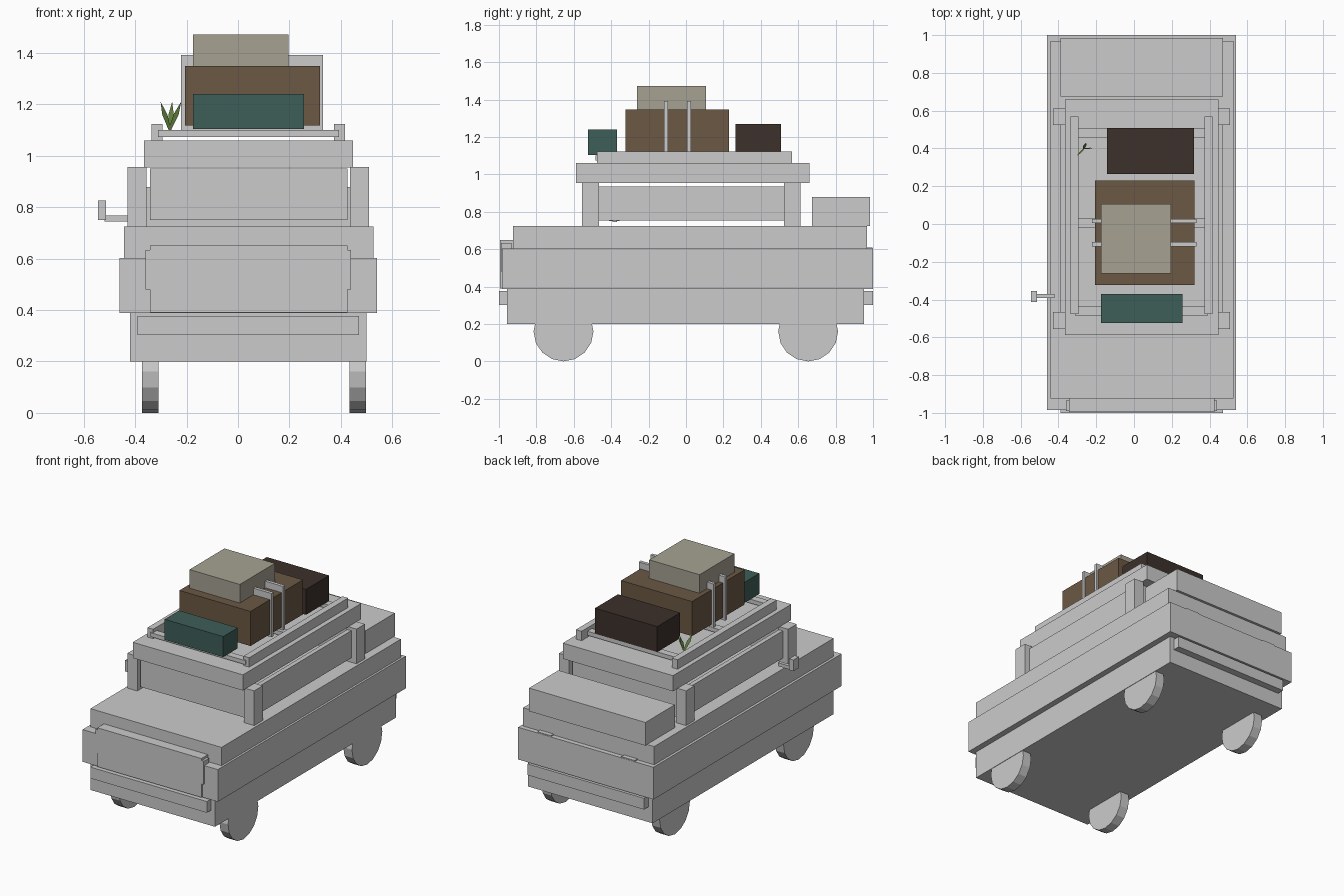
import bpy, bmesh, math
from mathutils import Matrix, Vector

if "Cube" in bpy.data.objects:
    bpy.data.objects.remove(bpy.data.objects["Cube"])

CX = 0.04  # centre line of the car body


def material(name, rgb):
    m = bpy.data.materials.new(name)
    m.diffuse_color = (*rgb, 1)
    m.use_nodes = True
    m.node_tree.nodes["Principled BSDF"].inputs["Base Color"].default_value = m.diffuse_color
    return m


def finish(bm, name, mat=None):
    me = bpy.data.meshes.new(name)
    bm.to_mesh(me)
    bm.free()
    ob = bpy.data.objects.new(name, me)
    bpy.context.collection.objects.link(ob)
    if mat:
        me.materials.append(mat)
    return ob


def box(name, x, y, z, mat=None):
    """Box from (min, max) ranges on each axis."""
    bm = bmesh.new()
    size = [b - a for a, b in (x, y, z)]
    mid = [(a + b) / 2 for a, b in (x, y, z)]
    bmesh.ops.create_cube(bm, size=1, matrix=Matrix.Translation(mid) @ Matrix.Diagonal((*size, 1)))
    return finish(bm, name, mat)


def pair(name, inner, outer, y, z):
    """Two boxes mirrored about the car's centre line."""
    box("left_" + name, (CX - outer, CX - inner), y, z)
    box("right_" + name, (CX + inner, CX + outer), y, z)


brown = material("brown_leather", (0.147, 0.098, 0.058))
beige = material("beige_canvas", (0.38, 0.36, 0.29))
teal = material("teal_fabric", (0.048, 0.112, 0.098))
dark = material("dark_leather", (0.045, 0.030, 0.024))
green = material("leaf_green", (0.15, 0.26, 0.06))

# Body layers
box("lower_body", (-0.42, 0.50), (-0.957, 0.952), (0.20, 0.39))
box("middle_body", (-0.46, 0.54), (-0.984, 1.0), (0.388, 0.603))
box("upper_body", (-0.443, 0.526), (-0.925, 0.968), (0.60, 0.725))
box("trunk_box", (-0.39, 0.47), (0.675, 0.985), (0.723, 0.878))

# Bumpers, grille and lights
box("front_bumper", (-0.39, 0.47), (-1.0, -0.95), (0.302, 0.377))
box("rear_bumper", (-0.39, 0.47), (0.945, 1.0), (0.302, 0.377))
box("grille", (-0.343, 0.425), (-0.994, -0.92), (0.39, 0.65))
pair("headlight", 0.31, 0.40, (-0.99, -0.934), (0.48, 0.634))
pair("tail_light", 0.26, 0.36, (0.96, 0.998), (0.50, 0.61))

# Wheels
for end, y in (("front", -0.655), ("rear", 0.653)):
    for side, x in (("left", -0.342), ("right", 0.465)):
        bm = bmesh.new()
        bmesh.ops.create_cone(bm, cap_ends=True, segments=16, radius1=0.16, radius2=0.16, depth=0.064,
                              matrix=Matrix.Translation((x, y, 0.16)) @ Matrix.Rotation(math.pi / 2, 4, 'Y'))
        finish(bm, f"{end}_{side}_wheel")

# Cabin: corner pillars, window panes and roof
for end, y in (("front", (-0.556, -0.465)), ("rear", (0.524, 0.612))):
    pair(end + "_pillar", 0.395, 0.469, y, (0.72, 0.957))
pair("side_window", 0.40, 0.43, (-0.47, 0.53), (0.754, 0.936))
box("windshield", (-0.343, 0.425), (-0.54, -0.51), (0.75, 0.95))
box("rear_window", (-0.343, 0.425), (0.56, 0.59), (0.75, 0.95))
box("roof", (-0.366, 0.448), (-0.588, 0.66), (0.955, 1.06))

# Side mirror, left only
box("mirror_arm", (-0.52, -0.42), (-0.392, -0.37), (0.745, 0.768))
box("mirror", (-0.545, -0.514), (-0.412, -0.355), (0.75, 0.825))

# Roof rack
pair("rack_rail", 0.334, 0.376, (-0.476, 0.568), (1.058, 1.123))
for i, y in enumerate((-0.46, 0.005, 0.482)):
    box(f"rack_crossbar_{i + 1}", (-0.312, 0.393), (y - 0.024, y + 0.024), (1.073, 1.10))

# Luggage and straps
box("large_suitcase", (-0.206, 0.319), (-0.324, 0.23), (1.117, 1.348), brown)
box("top_case", (-0.175, 0.197), (-0.262, 0.107), (1.345, 1.472), beige)
box("front_bag", (-0.175, 0.257), (-0.524, -0.37), (1.103, 1.24), teal)
box("rear_trunk", (-0.143, 0.317), (0.265, 0.508), (1.10, 1.27), dark)
for i, y in enumerate((-0.107, 0.016)):
    box(f"luggage_strap_{i + 1}", (-0.222, 0.33), (y - 0.011, y + 0.011), (1.10, 1.392))

# Plant: flat pointed blades fanning out from one base
root = Vector((-0.265, 0.40, 1.10))
bm = bmesh.new()
for tip in ((-0.301, 0.36, 1.21), (-0.256, 0.43, 1.21), (-0.221, 0.40, 1.21)):
    tip = Vector(tip)
    mid = root.lerp(tip, 0.55)
    w = Vector((0.010, 0.004, 0))
    bm.faces.new([bm.verts.new(p) for p in (root - w / 2, root + w / 2, mid + w, tip, mid - w)])
finish(bm, "roof_plant", green)
